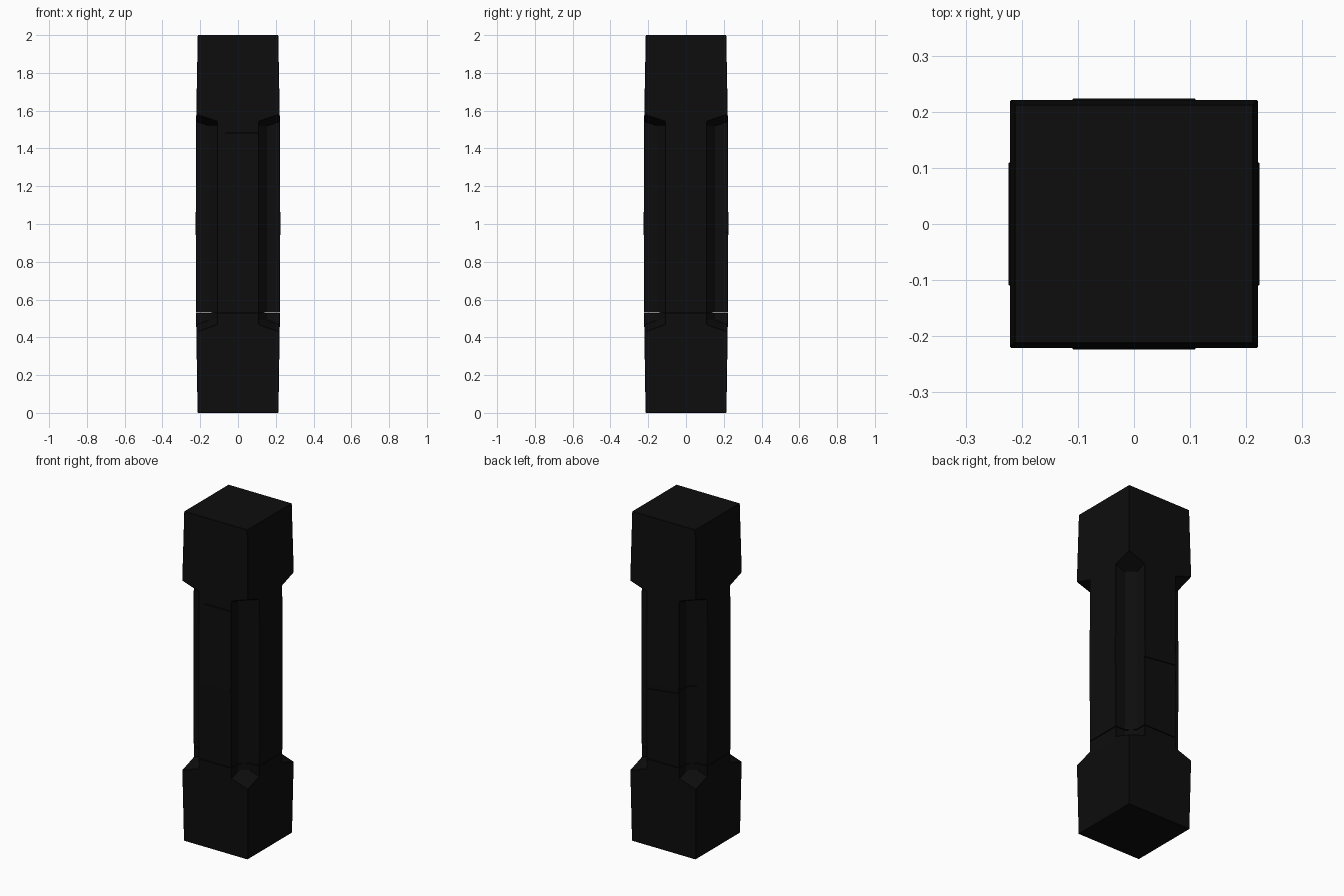
import bpy, bmesh
from mathutils import Matrix

cube = bpy.data.objects.get("Cube")
if cube:
    bpy.data.objects.remove(cube, do_unlink=True)

black = bpy.data.materials.new("near_black_stone")
black.use_nodes = True
colour = (0.004, 0.004, 0.004, 1)
black.diffuse_color = colour
black.node_tree.nodes["Principled BSDF"].inputs["Base Color"].default_value = colour


def make_object(name, bm):
    bmesh.ops.recalc_face_normals(bm, faces=bm.faces[:])
    mesh = bpy.data.meshes.new(name)
    bm.to_mesh(mesh)
    bm.free()
    mesh.materials.append(black)
    obj = bpy.data.objects.new(name, mesh)
    bpy.context.collection.objects.link(obj)
    return obj


def loft(name, rings):
    """Skin a stack of equal-sided rings and cap both ends."""
    bm = bmesh.new()
    loops = [[bm.verts.new(p) for p in ring] for ring in rings]
    n = len(loops[0])
    for low, high in zip(loops, loops[1:]):
        for i in range(n):
            j = (i + 1) % n
            bm.faces.new((low[i], low[j], high[j], high[i]))
    bm.faces.new(loops[0][::-1])
    bm.faces.new(loops[-1])
    return make_object(name, bm)


def box(name, centre, size, tilt=None):
    bm = bmesh.new()
    bmesh.ops.create_cube(bm, size=1)
    turn = Matrix.Rotation(tilt[0], 4, tilt[1]) if tilt else Matrix()
    bm.transform(Matrix.Translation(centre) @ turn @ Matrix.Diagonal((*size, 1)))
    return make_object(name, bm)


def apply(obj, mod):
    bpy.context.view_layer.objects.active = obj
    bpy.ops.object.modifier_apply(modifier=mod.name)


def cut(obj, cutter):
    cutter.hide_render = True
    mod = obj.modifiers.new("cut", "BOOLEAN")
    mod.operation = "DIFFERENCE"
    mod.solver = "EXACT"
    mod.object = cutter
    apply(obj, mod)
    bpy.data.objects.remove(cutter, do_unlink=True)


# Square post, a little fuller in the middle
corners = [(-1, -1), (1, -1), (1, 1), (-1, 1)]
sections = [(0, .214), (.45, .221), (1, .224), (1.58, .221), (2, .213)]
post = loft("post", [[(x * r, y * r, z) for x, y in corners] for z, r in sections])

# Four corner channels with a chamfered inner corner and sloping ends
profile = [(.11, .4), (.11, .155), (.155, .11), (.4, .11), (.4, .4)]
for sx, sy in corners:
    rings = []
    for side in (-1, 1):
        rings.append([(sx * x, sy * y, 1.005 + side * (.575 - .34 * (.44 - x - y)))
                      for x, y in profile])
    cut(post, loft("channel_cutter", rings))

# Worn edges
bevel = post.modifiers.new("worn_edges", "BEVEL")
bevel.width = .006
bevel.segments = 1
bevel.limit_method = "ANGLE"
bevel.angle_limit = .5
apply(post, bevel)

# Open seam around the lower shaft, leaving a solid core
for s in (-1, 1):
    cut(post, box("seam_cutter", (s * .27, 0, .53), (.26, .8, .005)))
    cut(post, box("seam_cutter", (0, s * .27, .53), (.8, .26, .005)))

# Hairline cracks in the faces
cut(post, box("crack_cutter", (.02, -.22, 1.48), (.17, .02, .004)))
cut(post, box("crack_cutter", (-.15, .16, 1.0), (.18, .1, .004)))
cut(post, box("crack_cutter", (0, .225, .97), (.24, .02, .004), (.12, "Y")))
